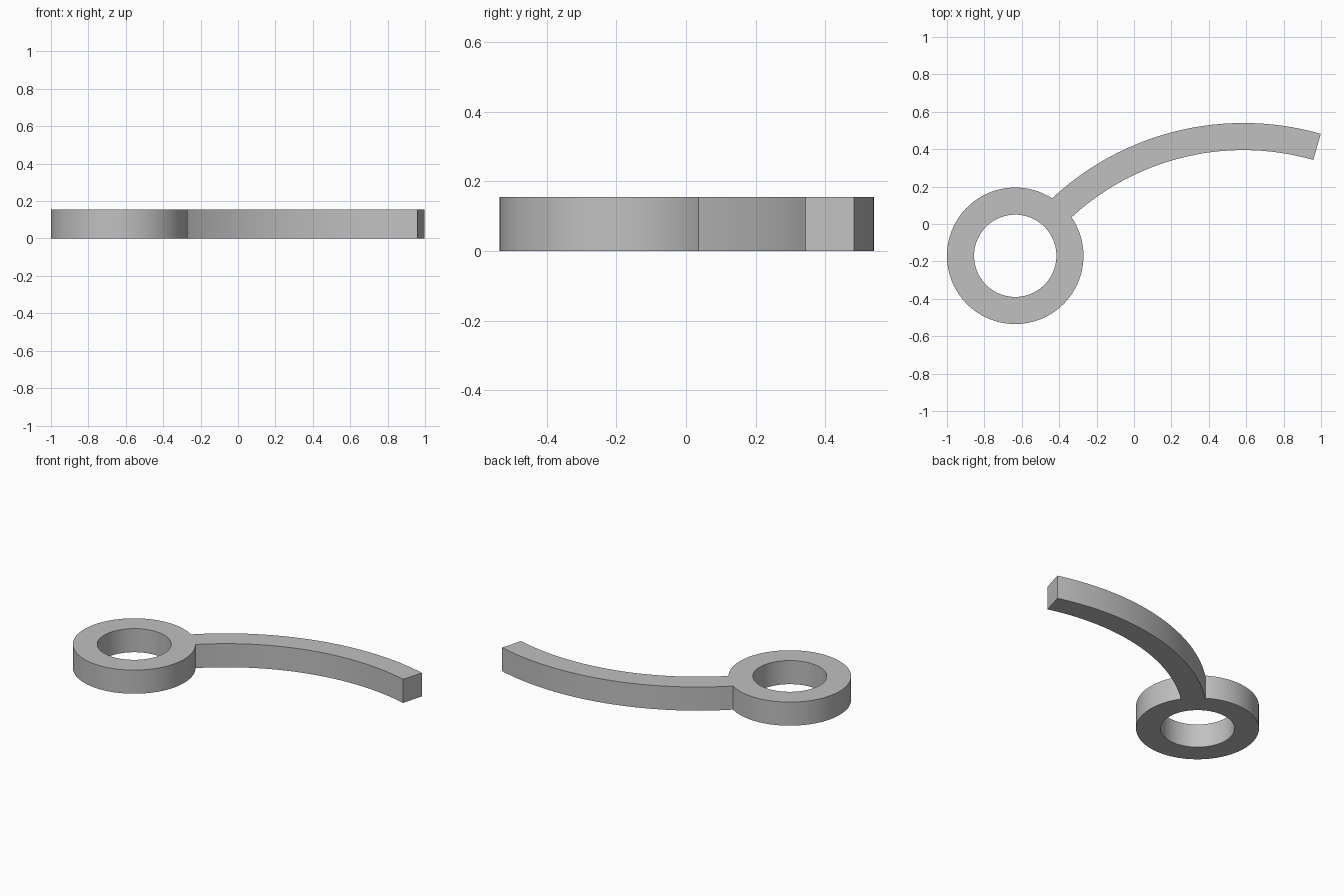
import bpy
import bmesh
import math
from mathutils import Vector
from mathutils.geometry import intersect_sphere_sphere_2d

if "Cube" in bpy.data.objects:
    bpy.data.objects.remove(bpy.data.objects["Cube"], do_unlink=True)

HEIGHT = 0.155
RING, RING_OUT, RING_IN = Vector((-0.635, -0.17)), 0.365, 0.22
ARM, ARM_OUT, ARM_IN = Vector((0.585, -0.96)), 1.5, 1.355
ARM_END = math.radians(74)


def arc(centre, radius, start, end, steps):
    angles = [start + (end - start) * i / steps for i in range(steps + 1)]
    return [centre + radius * Vector((math.cos(a), math.sin(a))) for a in angles]


def angle(point, centre):
    return math.atan2(point.y - centre.y, point.x - centre.x)


def junction(radius):
    # Point where an arm edge meets the upper side of the ring
    return max(intersect_sphere_sphere_2d(RING, RING_OUT, ARM, radius), key=lambda p: p.y)


def add_loop(bm, points):
    verts = [bm.verts.new((p.x, p.y, 0)) for p in points]
    return [bm.edges.new((v, verts[i - 1])) for i, v in enumerate(verts)]


# Joined outline: ring rim, then inner arm edge, then outer arm edge
inner, outer = junction(ARM_IN), junction(ARM_OUT)
outline = arc(RING, RING_OUT, angle(outer, RING), angle(inner, RING) + math.tau, 90)
outline += arc(ARM, ARM_IN, angle(inner, ARM), ARM_END, 40)[1:]
outline += arc(ARM, ARM_OUT, ARM_END, angle(outer, ARM), 40)[:-1]
hole = arc(RING, RING_IN, 0, math.tau, 80)[:-1]

# Fill around the hole and extrude upwards
bm = bmesh.new()
edges = add_loop(bm, outline) + add_loop(bm, hole)
bmesh.ops.triangle_fill(bm, edges=edges, use_beauty=True)
result = bmesh.ops.extrude_face_region(bm, geom=bm.faces[:], use_keep_orig=True)
top = [g for g in result["geom"] if isinstance(g, bmesh.types.BMVert)]
bmesh.ops.translate(bm, verts=top, vec=(0, 0, HEIGHT))
bmesh.ops.recalc_face_normals(bm, faces=bm.faces[:])
mesh = bpy.data.meshes.new("ring_with_curved_arm")
bm.to_mesh(mesh)
bm.free()

# Plain grey finish
grey = bpy.data.materials.new("plain grey")
grey.use_nodes = True
colour = (0.53, 0.53, 0.53, 1)
grey.diffuse_color = colour
grey.node_tree.nodes["Principled BSDF"].inputs["Base Color"].default_value = colour
mesh.materials.append(grey)

part = bpy.data.objects.new("ring_with_curved_arm", mesh)
bpy.context.collection.objects.link(part)
bpy.ops.object.select_all(action="DESELECT")
part.select_set(True)
bpy.context.view_layer.objects.active = part
bpy.ops.object.shade_smooth_by_angle(angle=math.radians(30))
